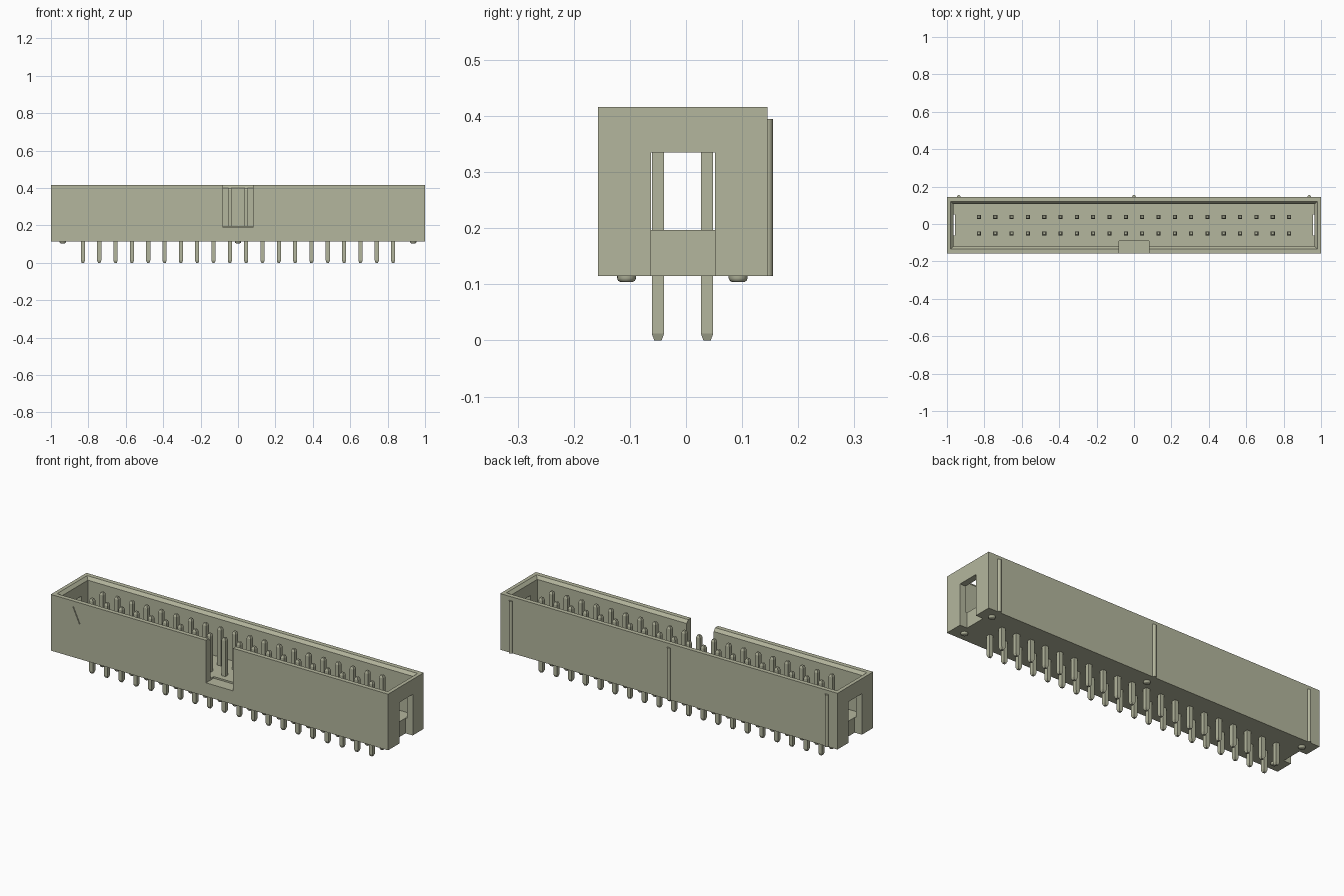
import bpy, bmesh, math

old = bpy.data.objects.get("Cube")
if old:
    bpy.data.objects.remove(old, do_unlink=True)

mat = bpy.data.materials.new("khaki plastic")
mat.use_nodes = True
COL = (0.456, 0.468, 0.337, 1)
mat.diffuse_color = COL
mat.node_tree.nodes["Principled BSDF"].inputs["Base Color"].default_value = COL


def loft(bm, rings):
    """Skin a stack of equal-length point rings and cap both ends."""
    loops = [[bm.verts.new(p) for p in r] for r in rings]
    n = len(loops[0])
    for a, b in zip(loops, loops[1:]):
        for i in range(n):
            j = (i + 1) % n
            bm.faces.new((a[i], a[j], b[j], b[i]))
    bm.faces.new(loops[0])
    bm.faces.new(loops[-1])


def rect(cx, cy, hx, hy, z):
    return [(cx + sx * hx, cy + sy * hy, z) for sx, sy in ((-1, -1), (1, -1), (1, 1), (-1, 1))]


def circle(cx, cy, r, z, n=16):
    return [(cx + r * math.cos(2 * math.pi * i / n), cy + r * math.sin(2 * math.pi * i / n), z)
            for i in range(n)]


def finish(name, bm, smooth=False):
    bmesh.ops.recalc_face_normals(bm, faces=bm.faces[:])
    me = bpy.data.meshes.new(name)
    bm.to_mesh(me)
    bm.free()
    me.materials.append(mat)
    ob = bpy.data.objects.new(name, me)
    bpy.context.collection.objects.link(ob)
    bpy.ops.object.select_all(action='DESELECT')
    ob.select_set(True)
    bpy.context.view_layer.objects.active = ob
    if smooth:
        bpy.ops.object.shade_smooth_by_angle(angle=math.radians(35))
    return ob


def solid(name, rings):
    bm = bmesh.new()
    loft(bm, rings)
    return finish(name, bm)


def box(name, x0, x1, y0, y1, z0, z1):
    c = ((x0 + x1) / 2, (y0 + y1) / 2, (x1 - x0) / 2, (y1 - y0) / 2)
    return solid(name, [rect(*c, z0), rect(*c, z1)])


def cut(target, cutter):
    cutter.hide_render = True
    mod = target.modifiers.new("cut", 'BOOLEAN')
    mod.operation = 'DIFFERENCE'
    mod.solver = 'EXACT'
    mod.object = cutter
    bpy.context.view_layer.objects.active = target
    bpy.ops.object.modifier_apply(modifier=mod.name)
    bpy.data.objects.remove(cutter, do_unlink=True)


# Main dimensions
FRONT, BACK, BASE, TOP = -0.157, 0.145, 0.115, 0.416
MID = (FRONT + BACK) / 2
FLOOR = 0.197

# Shroud: block with chamfered cavity, key notch, end slots and pin-one mark
shroud = box("shroud", -1, 1, FRONT, BACK, BASE, TOP)
cut(shroud, solid("cavity", [rect(0, MID, 0.966, 0.114, FLOOR),
                             rect(0, MID, 0.966, 0.114, 0.400),
                             rect(0, MID, 0.980, 0.127, TOP),
                             rect(0, MID, 0.980, 0.127, 0.5)]))
cut(shroud, box("key_notch", -0.08, 0.08, -0.3, -0.092, 0.188, 0.6))
for s in (-1, 1):
    x0, x1 = sorted((s * 0.957, s * 1.2))
    cut(shroud, box("end_slot", x0, x1, -0.062, 0.052, 0.0, 0.335))
mark = [(-0.87, 0.386), (-0.79, 0.386), (-0.83, 0.30)]
cut(shroud, solid("mark", [[(x, y, z) for x, z in mark] for y in (-0.2, FRONT + 0.005)]))

# Contact pins with tapered tips, two rows of twenty
PITCH, H, T = 0.0873, 0.011, 0.0065
bm = bmesh.new()
for i in range(20):
    for y in (-0.050, 0.0375):
        x = (i - 9.5) * PITCH
        loft(bm, [rect(x, y, T, T, 0), rect(x, y, H, H, 0.012),
                  rect(x, y, H, H, 0.388), rect(x, y, T, T, 0.400)])
finish("contact_pins", bm)

# Rounded ribs on the back wall
bm = bmesh.new()
for x in (-0.937, 0, 0.937):
    loft(bm, [circle(x, BACK, 0.010, BASE), circle(x, BACK, 0.010, 0.395)])
finish("back_ribs", bm, True)

# Standoff bumps under the base
bm = bmesh.new()
for x in (-0.937, 0, 0.937):
    for y in (-0.106, 0.093):
        loft(bm, [circle(x, y, 0.011, 0.104), circle(x, y, 0.015, 0.1065),
                  circle(x, y, 0.017, 0.111), circle(x, y, 0.017, BASE + 0.002)])
finish("standoff_bumps", bm, True)
